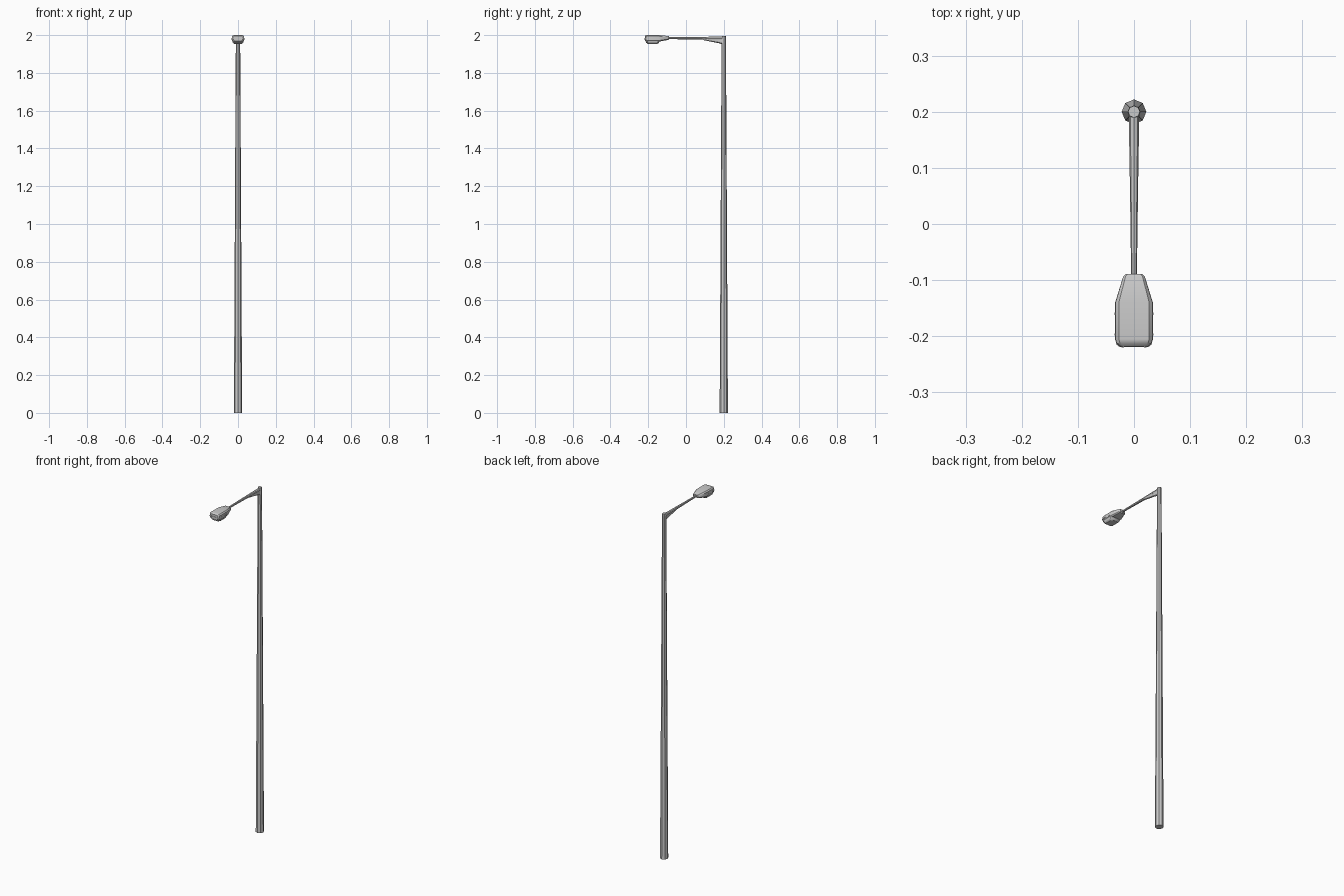
import bpy, bmesh, math

if "Cube" in bpy.data.objects:
    bpy.data.objects.remove(bpy.data.objects["Cube"])


def loft(name, rings, smooth=None):
    """Skin a list of equal-length point rings and cap both ends."""
    bm = bmesh.new()
    vr = [[bm.verts.new(p) for p in r] for r in rings]
    n = len(vr[0])
    for a, b in zip(vr, vr[1:]):
        for i in range(n):
            j = (i + 1) % n
            bm.faces.new((a[i], a[j], b[j], b[i]))
    bm.faces.new(vr[0])
    bm.faces.new(vr[-1])
    bmesh.ops.recalc_face_normals(bm, faces=bm.faces)
    me = bpy.data.meshes.new(name)
    bm.to_mesh(me)
    bm.free()
    ob = bpy.data.objects.new(name, me)
    bpy.context.collection.objects.link(ob)
    if smooth:
        bpy.ops.object.select_all(action='DESELECT')
        bpy.context.view_layer.objects.active = ob
        ob.select_set(True)
        bpy.ops.object.shade_smooth_by_angle(angle=math.radians(smooth))
    return ob


def oval(y, rx, zb, zt, n=8):
    """Upright ring across the y axis."""
    zc, rz = (zb + zt) / 2, (zt - zb) / 2
    return [(rx * math.cos(2 * math.pi * i / n), y,
             zc + rz * math.sin(2 * math.pi * i / n)) for i in range(n)]


def rounded(y, w, zb, zt, c):
    """Upright chamfered rectangle across the y axis."""
    return [(-w, y, zb + c), (-w + c, y, zb), (w - c, y, zb), (w, y, zb + c),
            (w, y, zt - c), (w - c, y, zt), (-w + c, y, zt), (-w, y, zt - c)]


# Tapered octagonal pole
loft("pole", [[(r * math.cos(math.pi * i / 4), 0.2 + r * math.sin(math.pi * i / 4), z)
               for i in range(8)] for r, z in ((0.022, 0), (0.0115, 1.983), (0.0105, 1.995))])

# Tapered arm and the bracket where it deepens into the pole
loft("arm", [oval(0.2, 0.0095, 1.974, 1.992),
             oval(0.08, 0.0075, 1.976, 1.991),
             oval(-0.1, 0.005, 1.979, 1.989)], 30)
loft("arm_bracket", [oval(0.197, 0.0085, 1.95, 1.985),
                     oval(0.17, 0.0075, 1.958, 1.985),
                     oval(0.09, 0.006, 1.974, 1.985)], 30)

# Lamp housing: narrow neck widening to a rounded front
loft("lamp_housing", [rounded(-0.0895, 0.015, 1.979, 1.993, 0.003),
                      rounded(-0.093, 0.019, 1.975, 1.995, 0.004),
                      rounded(-0.14, 0.033, 1.966, 2.0, 0.006),
                      rounded(-0.205, 0.033, 1.966, 2.0, 0.006),
                      rounded(-0.213, 0.031, 1.967, 1.999, 0.006),
                      rounded(-0.218, 0.025, 1.97, 1.995, 0.006)], 35)

# Thin seam rim around the housing
rim = [(0.015, -0.0892), (0.0195, -0.094), (0.0336, -0.14), (0.0336, -0.206),
       (0.031, -0.215), (0.026, -0.2195)]
outline = rim + [(-x, y) for x, y in reversed(rim)]
loft("housing_rim", [[(x, y, z) for x, y in outline] for z in (1.979, 1.983)])

# Lens bowl under the front of the housing
def lens_ring(w, y0, y1, z, c):
    return [(-w + c, y0, z), (w - c, y0, z), (w, y0 + c, z), (w, y1 - c, z),
            (w - c, y1, z), (-w + c, y1, z), (-w, y1 - c, z), (-w, y0 + c, z)]

loft("lens", [lens_ring(0.03, -0.213, -0.139, 1.968, 0.008),
              lens_ring(0.028, -0.211, -0.143, 1.96, 0.009),
              lens_ring(0.022, -0.204, -0.15, 1.954, 0.009)], 30)

# Small housing clips on the sides and front
for k, (x, y) in enumerate([(s * 0.033, y) for s in (-1, 1) for y in (-0.16, -0.197)]
                           + [(-0.02, -0.2185), (0.02, -0.2185)]):
    bpy.ops.mesh.primitive_cube_add(size=1, location=(x, y, 1.979))
    clip = bpy.context.object
    clip.name = f"clip_{k + 1}"
    clip.scale = (0.004, 0.004, 0.01)
